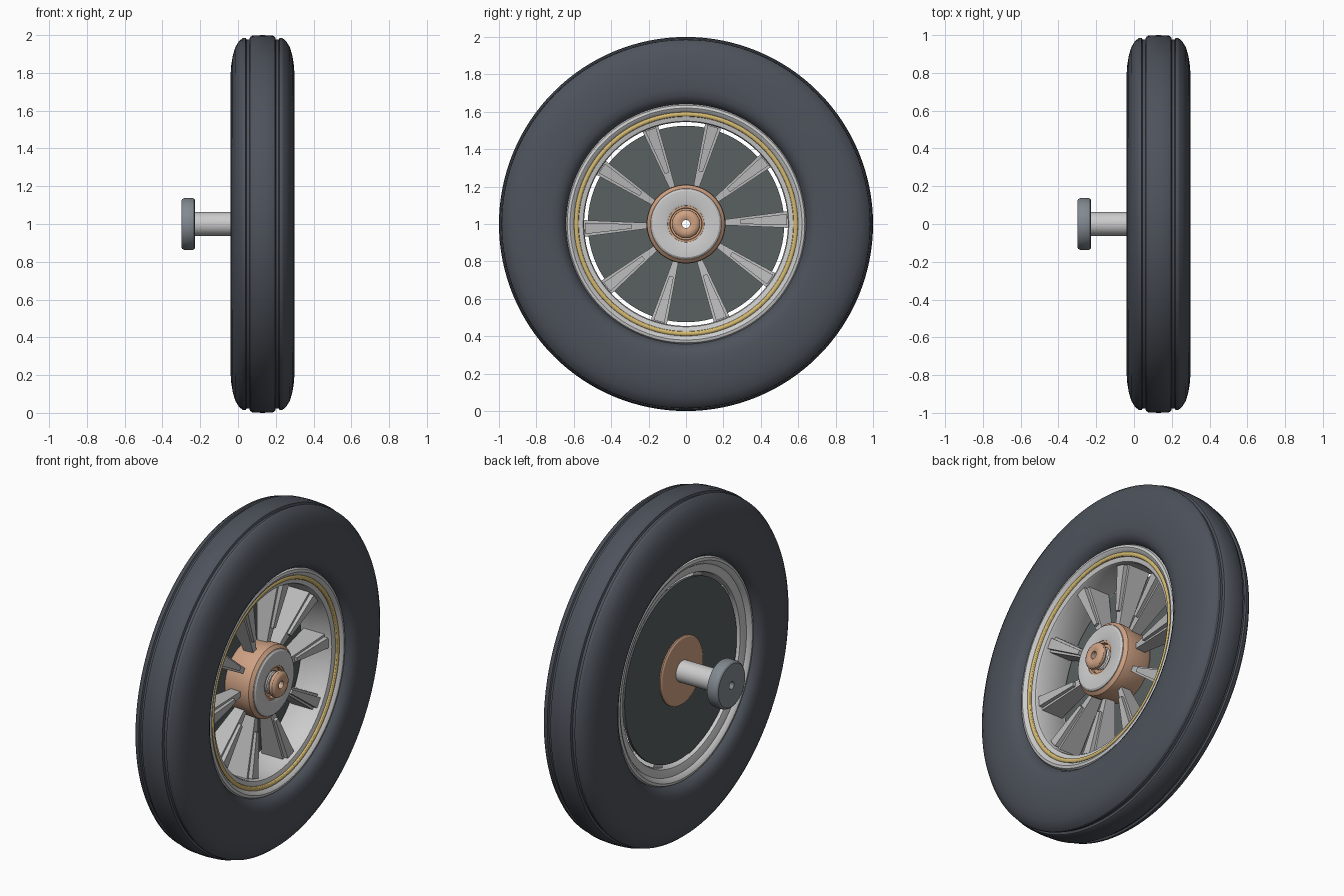
import bpy, bmesh
from math import sin, cos, tau, radians

if "Cube" in bpy.data.objects:
    bpy.data.objects.remove(bpy.data.objects["Cube"])

AXIS_Z = 1.0
SEG = 96


def material(name, rgb):
    m = bpy.data.materials.new(name)
    m.diffuse_color = (*rgb, 1)
    m.use_nodes = True
    m.node_tree.nodes["Principled BSDF"].inputs["Base Color"].default_value = m.diffuse_color
    return m


RUBBER = material("rubber", (0.075, 0.085, 0.105))
COPPER = material("copper", (0.62, 0.36, 0.23))
GOLD = material("gold", (0.65, 0.48, 0.16))
DARK = material("dark_steel", (0.10, 0.115, 0.12))
STEEL = material("steel", (0.22, 0.25, 0.28))
SPOKE = material("spoke_metal", (0.50, 0.50, 0.50))


def finish(name, bm, mat, angle=30):
    bmesh.ops.recalc_face_normals(bm, faces=bm.faces[:])
    me = bpy.data.meshes.new(name)
    bm.to_mesh(me)
    bm.free()
    ob = bpy.data.objects.new(name, me)
    bpy.context.collection.objects.link(ob)
    ob.location.z = AXIS_Z
    if mat:
        me.materials.append(mat)
    bpy.ops.object.select_all(action='DESELECT')
    ob.select_set(True)
    bpy.context.view_layer.objects.active = ob
    bpy.ops.object.shade_smooth_by_angle(angle=radians(angle))
    return ob


def lathe(name, profile, mat=None, seg=SEG):
    """Revolve a closed (x, radius) profile about the wheel axis."""
    bm = bmesh.new()
    rings = [[bm.verts.new((x, r * cos(tau * i / seg), r * sin(tau * i / seg)))
              for x, r in profile] for i in range(seg)]
    n = len(profile)
    for i in range(seg):
        a, b = rings[i], rings[(i + 1) % seg]
        for j in range(n):
            k = (j + 1) % n
            bm.faces.new((a[j], a[k], b[k], b[j]))
    return finish(name, bm, mat)


def taper(bm, inner, outer, angle):
    """Tapered bar along a radius; each end is (radius, x_back, x_front, half_width)."""
    ends = []
    for r, x0, x1, w in (inner, outer):
        ends.append([bm.verts.new((x, r * cos(angle) - t * sin(angle),
                                   r * sin(angle) + t * cos(angle)))
                     for x, t in ((x0, -w), (x1, -w), (x1, w), (x0, w))])
    a, b = ends
    bm.faces.new(a)
    bm.faces.new(b)
    for i in range(4):
        j = (i + 1) % 4
        bm.faces.new((a[i], a[j], b[j], b[i]))


# Tyre: half section from crown to bead, mirrored about its mid plane
MID = 0.13
half = [(0.0, 1.0), (0.055, 0.997), (0.066, 0.99), (0.07, 0.977), (0.085, 0.976),
        (0.09, 0.986), (0.105, 0.984), (0.125, 0.968), (0.145, 0.935),
        (0.158, 0.89), (0.166, 0.84), (0.17, 0.78), (0.169, 0.72), (0.162, 0.685),
        (0.148, 0.66), (0.125, 0.645), (0.10, 0.635), (0.10, 0.61)]
lathe("tyre", [(MID + d, r) for d, r in half]
      + [(MID - d, r) for d, r in reversed(half[1:])], RUBBER, 128)

# Rim barrel with rounded lips on both sides
lip = [(0.09, 0.545), (0.10, 0.55), (0.106, 0.57), (0.11, 0.595), (0.124, 0.605),
       (0.132, 0.62), (0.128, 0.635), (0.115, 0.642), (0.095, 0.635), (0.08, 0.60)]
lathe("rim", [(MID + d, r) for d, r in lip]
      + [(MID - d, r) for d, r in reversed(lip)], None)

# Gold trim ring
lathe("trim_ring", [(0.24 + 0.012 * cos(tau * i / 12), 0.587 + 0.013 * sin(tau * i / 12))
                    for i in range(12)], GOLD)

# Backing disc
lathe("back_disc", [(0.035, 0.06), (0.035, 0.525), (0.05, 0.525), (0.05, 0.06)], DARK)

# Ten flared spokes, each with a narrower raised rib on the front
blades, ribs = bmesh.new(), bmesh.new()
for i in range(10):
    a = radians(2.5 + 36 * i)
    taper(blades, (0.19, 0.10, 0.16, 0.014), (0.55, 0.05, 0.19, 0.045), a)
    taper(ribs, (0.29, 0.14, 0.185, 0.012), (0.54, 0.16, 0.215, 0.030), a)
finish("spokes", blades, SPOKE)
finish("spoke_ribs", ribs, SPOKE)

# Hub barrel with chamfered front, and rear collar
lathe("hub", [(0.03, 0.06), (0.03, 0.17), (0.05, 0.195), (0.07, 0.205), (0.19, 0.211),
              (0.215, 0.208), (0.232, 0.19), (0.232, 0.10), (0.20, 0.10), (0.20, 0.06)], COPPER)
lathe("rear_collar", [(0.036, 0.06), (0.036, 0.20), (0.028, 0.20), (0.022, 0.19),
                      (0.022, 0.06)], COPPER)

# Front hub cap plate and its inner bush
lathe("hub_cap", [(0.22, 0.096), (0.22, 0.19), (0.236, 0.188), (0.243, 0.178),
                  (0.245, 0.11), (0.240, 0.098)], None)
lathe("hub_bush", [(0.20, 0.06), (0.20, 0.098), (0.236, 0.098), (0.236, 0.086),
                   (0.215, 0.084), (0.215, 0.06)], COPPER)

# Hollow axle with thread grooves at the front end
BORE = 0.022
thread = [p for i in range(5) for p in ((0.212 + 0.011 * i, 0.065), (0.2175 + 0.011 * i, 0.058))]
lathe("axle", [(-0.25, BORE), (-0.25, 0.063), (0.20, 0.063)] + thread
      + [(0.268, 0.058), (0.268, BORE)], None, 64)

# Axle nut
lathe("axle_nut", [(0.25, BORE), (0.25, 0.064), (0.254, 0.072), (0.262, 0.076), (0.274, 0.075),
                   (0.284, 0.067), (0.29, 0.054), (0.29, 0.038), (0.284, BORE)], COPPER, 64)

# Rear mounting flange
lathe("axle_flange", [(-0.30, BORE), (-0.30, 0.125), (-0.294, 0.133), (-0.284, 0.137),
                      (-0.24, 0.137), (-0.232, 0.134), (-0.228, 0.127), (-0.228, BORE)], STEEL, 64)
